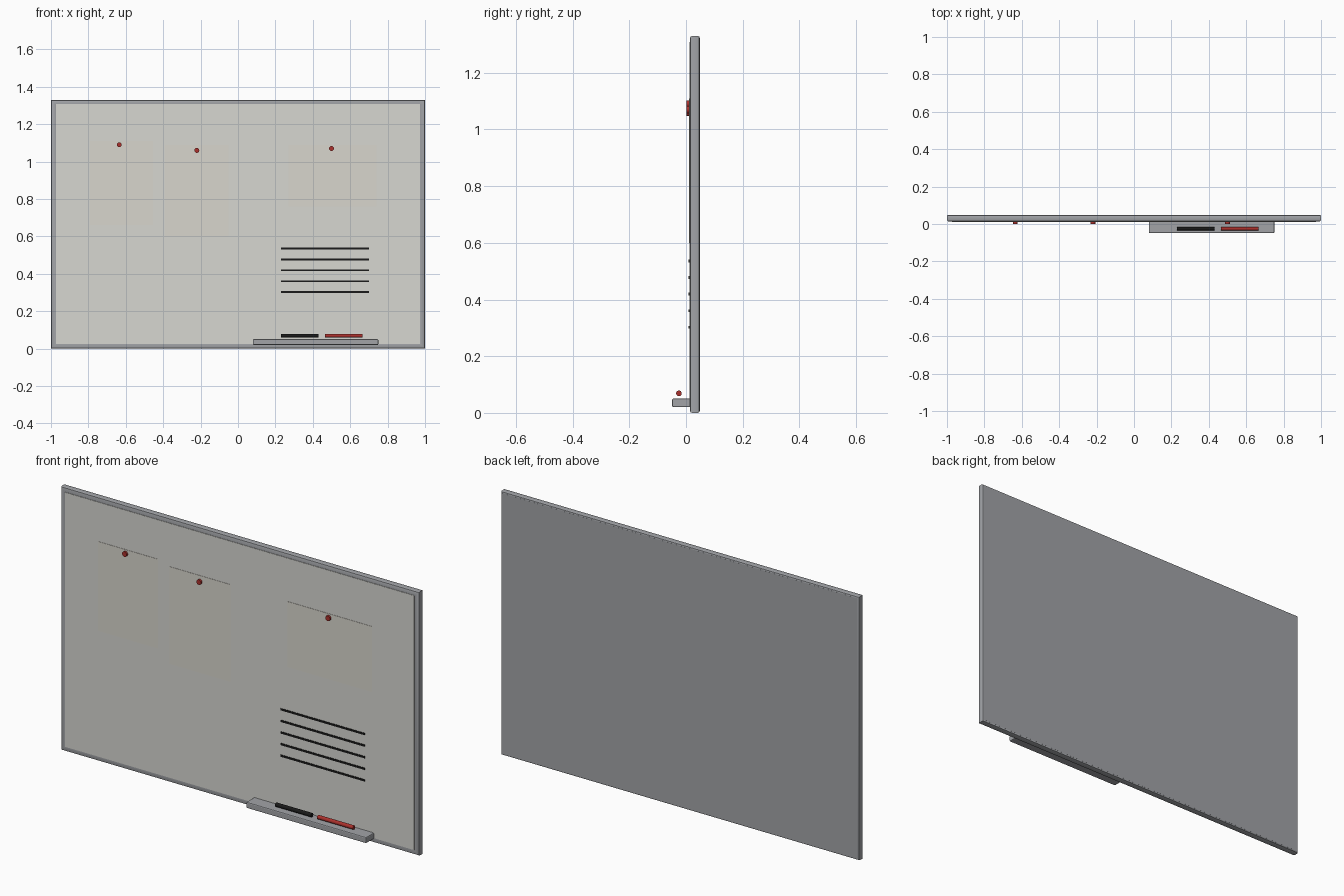
import bpy, bmesh, math

if "Cube" in bpy.data.objects:
    bpy.data.objects.remove(bpy.data.objects["Cube"])


def material(name, rgb):
    m = bpy.data.materials.new(name)
    m.diffuse_color = (*rgb, 1)
    m.use_nodes = True
    m.node_tree.nodes["Principled BSDF"].inputs["Base Color"].default_value = m.diffuse_color
    return m


METAL = material("metal", (0.36, 0.37, 0.39))
WHITE = material("white_surface", (0.68, 0.68, 0.64))
PAPER = material("paper", (0.69, 0.67, 0.61))
BLACK = material("black", (0.01, 0.01, 0.01))
RED = material("red", (0.4, 0.03, 0.025))


def finish(name, bm, mat, bevel=0, smooth=False):
    bmesh.ops.recalc_face_normals(bm, faces=bm.faces)
    me = bpy.data.meshes.new(name)
    bm.to_mesh(me)
    bm.free()
    me.materials.append(mat)
    ob = bpy.data.objects.new(name, me)
    bpy.context.collection.objects.link(ob)
    if bevel:
        mod = ob.modifiers.new("bevel", 'BEVEL')
        mod.width, mod.segments = bevel, 2
    if smooth:
        bpy.context.view_layer.objects.active = ob
        ob.select_set(True)
        bpy.ops.object.shade_smooth_by_angle(angle=math.radians(35))
        ob.select_set(False)
    return ob


def box(name, x, y, z, mat, bevel=0):
    bm = bmesh.new()
    bmesh.ops.create_cube(bm, size=1)
    for v in bm.verts:
        v.co = [(a + b) / 2 + c * (b - a) for c, (a, b) in zip(v.co, (x, y, z))]
    return finish(name, bm, mat, bevel)


def cylinder(name, loc, radius, length, axis, mat):
    bm = bmesh.new()
    bmesh.ops.create_cone(bm, cap_ends=True, segments=24, radius1=radius,
                          radius2=radius, depth=length)
    ob = finish(name, bm, mat, smooth=True)
    ob.location = loc
    ob.rotation_euler = (0, math.pi / 2, 0) if axis == 'X' else (math.pi / 2, 0, 0)
    return ob


# Mitred frame: rounded rail profile (inset from outer edge, depth) swept round the board
W, H = 1.0, 1.33
Y0, Y1, RAIL, R = 0.014, 0.049, 0.032, 0.008
profile = []
for cx, cy, start in ((R, Y0 + R, 180), (RAIL - R, Y0 + R, 270),
                      (RAIL - R, Y1 - R, 0), (R, Y1 - R, 90)):
    for k in range(3):
        a = math.radians(start + 45 * k)
        profile.append((cx + R * math.cos(a), cy + R * math.sin(a)))
bm = bmesh.new()
rings = [[bm.verts.new((sx * (W - d), y, H / 2 + sz * (H / 2 - d))) for d, y in profile]
         for sx, sz in ((-1, -1), (1, -1), (1, 1), (-1, 1))]
n = len(profile)
for i in range(4):
    a, b = rings[i], rings[(i + 1) % 4]
    for j in range(n):
        k = (j + 1) % n
        bm.faces.new((a[j], b[j], b[k], a[k]))
finish("frame", bm, METAL, smooth=True)

# Backing and writing surface
box("backing", (-W + R, W - R), (0.025, 0.0494), (R, H - R), METAL)
box("writing_surface", (-0.974, 0.974), (0.012, 0.026), (0.024, 1.308), WHITE)

# Pinned sheets with magnets
sheets = [(-0.79, -0.455, 0.66, 1.11, -0.635, 1.09),
          (-0.39, -0.05, 0.60, 1.09, -0.22, 1.06),
          (0.27, 0.74, 0.76, 1.09, 0.50, 1.07)]
for i, (x0, x1, z0, z1, mx, mz) in enumerate(sheets, 1):
    box(f"paper_{i}", (x0, x1), (0.0105, 0.013), (z0, z1), PAPER)
    cylinder(f"magnet_{i}", (mx, 0.007, mz), 0.013, 0.012, 'Y', RED)

# Written lines
for i in range(5):
    z = 0.302 + 0.0585 * i
    box(f"written_line_{i + 1}", (0.23, 0.70), (0.0095, 0.013), (z - 0.005, z + 0.005), BLACK)

# Pen tray and markers
box("pen_tray", (0.08, 0.75), (-0.049, 0.02), (0.02, 0.051), METAL, 0.005)
cylinder("black_marker", (0.331, -0.025, 0.069), 0.01, 0.20, 'X', BLACK)
cylinder("red_marker", (0.565, -0.025, 0.069), 0.01, 0.20, 'X', RED)
